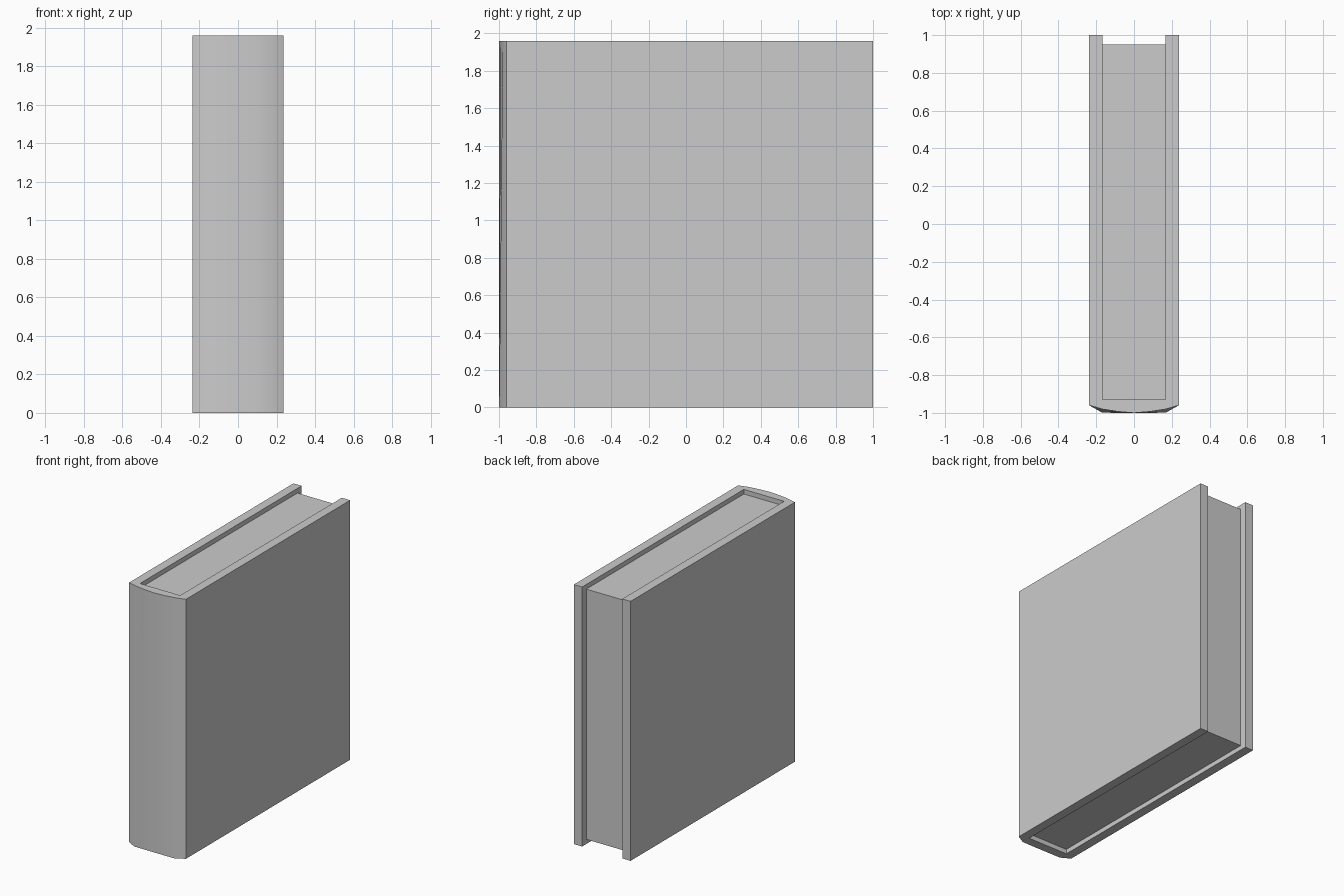
import bpy, bmesh

if "Cube" in bpy.data.objects:
    bpy.data.objects.remove(bpy.data.objects["Cube"])

H = 1.96           # cover height
W, I = 0.237, 0.168  # outer and inner half widths


def cover_ring(mid_y):
    # U-shaped cover outline with a rounded spine
    half = [(0, -1.0), (I / 2, (mid_y - 1) / 2 - 0.003 * (mid_y > -0.99)),
            (I, mid_y), (W, -0.96), (W, 1.0), (I, 1.0), (I, -0.93)]
    return half + [(-x, y) for x, y in reversed(half) if x > 0]


def make_object(name, bm):
    bmesh.ops.recalc_face_normals(bm, faces=bm.faces)
    mesh = bpy.data.meshes.new(name)
    bm.to_mesh(mesh)
    bm.free()
    obj = bpy.data.objects.new(name, mesh)
    bpy.context.collection.objects.link(obj)
    return obj


# Cover: the spine bulges slightly more at the foot than at the head
bm = bmesh.new()
low = [bm.verts.new((x, y, 0)) for x, y in cover_ring(-0.999)]
high = [bm.verts.new((x, y, H)) for x, y in cover_ring(-0.98)]
bm.faces.new(low)
bm.faces.new(high)
for i in range(len(low)):
    j = (i + 1) % len(low)
    bm.faces.new((low[i], low[j], high[j], high[i]))
cover = make_object("book_cover", bm)
bpy.context.view_layer.objects.active = cover
cover.select_set(True)
bpy.ops.object.shade_smooth_by_angle(angle=0.6)

# Page block, recessed at head, foot and fore edge
bm = bmesh.new()
bmesh.ops.create_cube(bm, size=1)
bmesh.ops.scale(bm, vec=(2 * I, 1.88, H - 0.07), verts=bm.verts)
bmesh.ops.translate(bm, vec=(0, 0.01, H / 2), verts=bm.verts)
make_object("page_block", bm)
